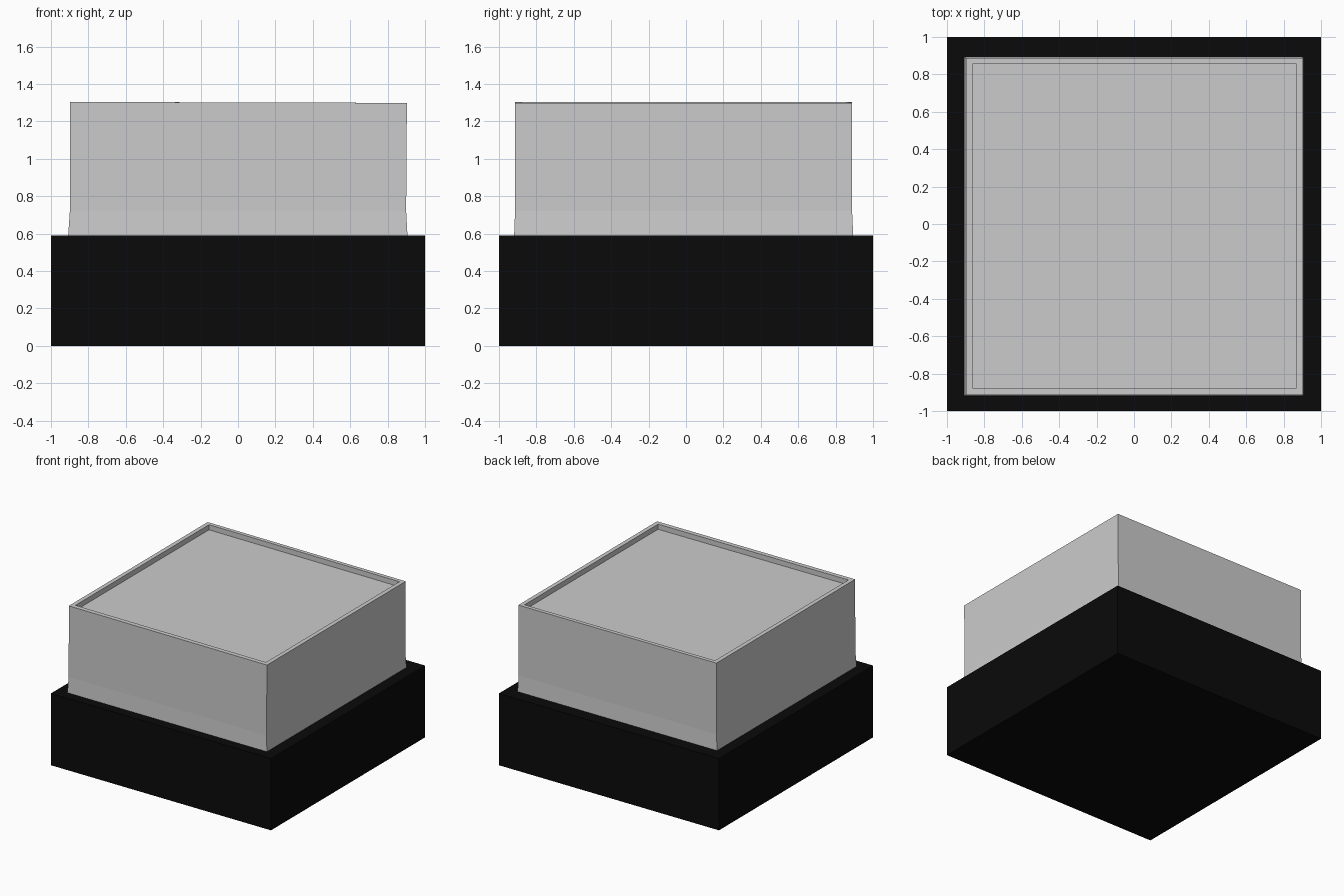
import bpy, bmesh

if "Cube" in bpy.data.objects:
    bpy.data.objects.remove(bpy.data.objects["Cube"])


def new_object(name, bm):
    bmesh.ops.recalc_face_normals(bm, faces=bm.faces[:])
    mesh = bpy.data.meshes.new(name)
    bm.to_mesh(mesh)
    bm.free()
    obj = bpy.data.objects.new(name, mesh)
    bpy.context.collection.objects.link(obj)
    return obj


def stacked_rings(name, rings):
    """Skin rectangles (x0, x1, y0, y1, z_left, z_right) and cap both ends."""
    bm = bmesh.new()
    loops = []
    for x0, x1, y0, y1, zl, zr in rings:
        corners = ((x0, y0, zl), (x1, y0, zr), (x1, y1, zr), (x0, y1, zl))
        loops.append([bm.verts.new(c) for c in corners])
    for a, b in zip(loops, loops[1:]):
        for i in range(4):
            j = (i + 1) % 4
            bm.faces.new((a[i], a[j], b[j], b[i]))
    bm.faces.new(loops[0])
    bm.faces.new(loops[-1])
    return new_object(name, bm)


# Black plinth
plinth = stacked_rings("plinth", [
    (-1, 1, -1, 1, 0, 0),
    (-1, 1, -1, 1, 0.59, 0.59),
])
black = bpy.data.materials.new("black")
black.diffuse_color = (0.003, 0.003, 0.003, 1)
black.use_nodes = True
black.node_tree.nodes["Principled BSDF"].inputs["Base Color"].default_value = black.diffuse_color
plinth.data.materials.append(black)

# Grey block: flared skirt, upright walls, narrow rim and shallow recessed roof
stacked_rings("upper_block", [
    (-0.908, 0.906, -0.919, 0.894, 0.59, 0.59),
    (-0.899, 0.899, -0.914, 0.888, 0.72, 0.72),
    (-0.898, 0.903, -0.914, 0.888, 1.304, 1.299),
    (-0.863, 0.868, -0.877, 0.856, 1.304, 1.299),
    (-0.863, 0.868, -0.877, 0.856, 1.262, 1.257),
])
